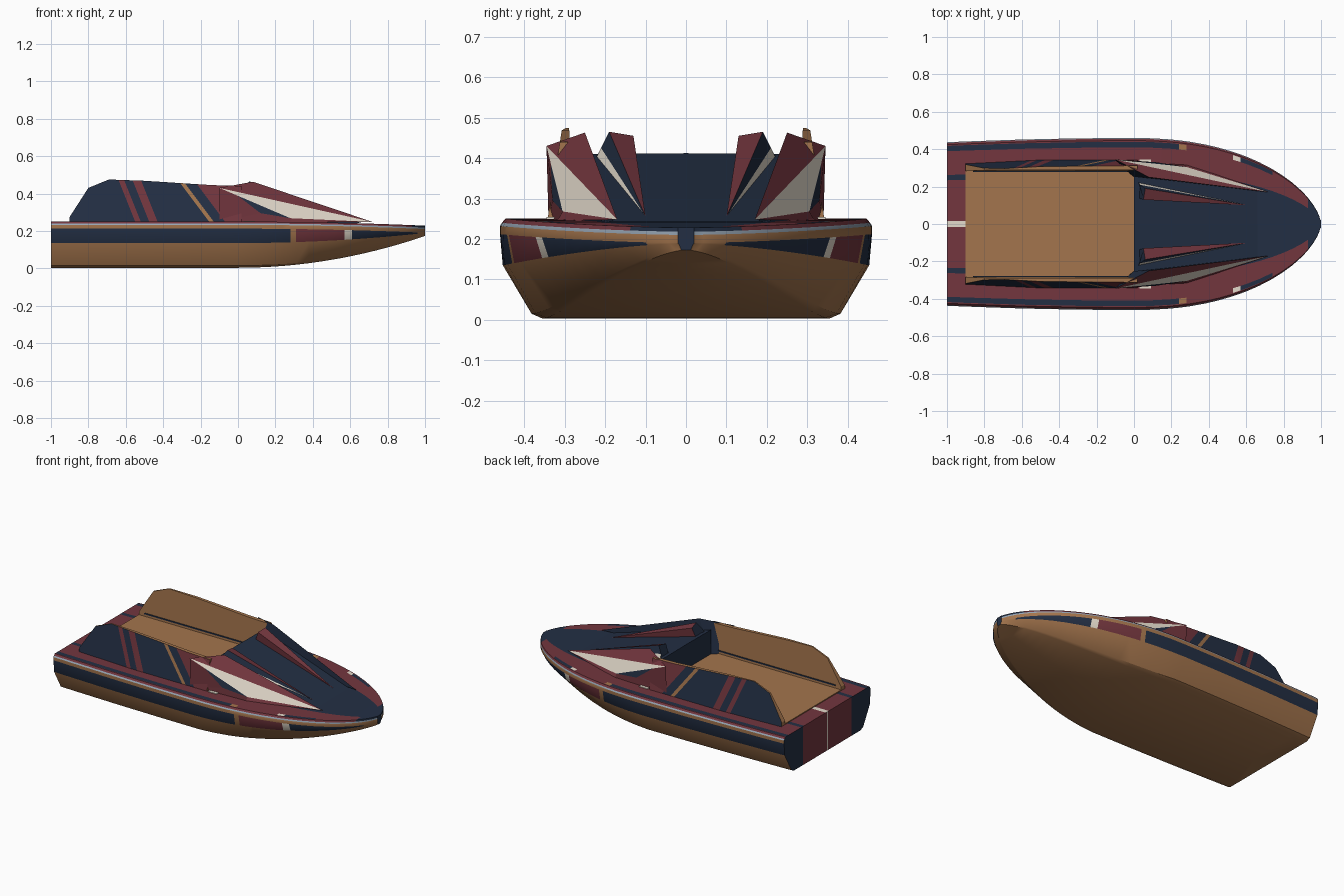
import bpy, bmesh
from mathutils import Vector

cube = bpy.data.objects.get("Cube")
if cube:
    bpy.data.objects.remove(cube)


def material(name, rgb):
    lin = [((c / 255 + 0.055) / 1.055) ** 2.4 for c in rgb] + [1]
    m = bpy.data.materials.new(name)
    m.use_nodes = True
    m.diffuse_color = lin
    m.node_tree.nodes["Principled BSDF"].inputs["Base Color"].default_value = lin
    return m


MATS = [material("navy", (35, 47, 68)), material("dark_red", (115, 54, 62)),
        material("tan", (164, 117, 77)), material("cream", (228, 219, 204)),
        material("pale_blue_grey", (150, 165, 180))]
NAVY, RED, TAN, CREAM, GREY = range(5)


def finish(name, bm, mirror=True, smooth=False):
    bmesh.ops.recalc_face_normals(bm, faces=bm.faces[:])
    mesh = bpy.data.meshes.new(name)
    bm.to_mesh(mesh)
    bm.free()
    for m in MATS:
        mesh.materials.append(m)
    ob = bpy.data.objects.new(name, mesh)
    bpy.context.collection.objects.link(ob)
    if mirror:
        mod = ob.modifiers.new("mirror", 'MIRROR')
        mod.use_axis = (False, True, False)
    if smooth:
        bpy.ops.object.select_all(action='DESELECT')
        ob.select_set(True)
        bpy.context.view_layer.objects.active = ob
        bpy.ops.object.shade_smooth_by_angle(angle=0.5)
    return ob


def solid(name, verts, faces):
    """Faces are (material, vertex indices)."""
    bm = bmesh.new()
    vs = [bm.verts.new(v) for v in verts]
    for mat, idx in faces:
        bm.faces.new([vs[i] for i in idx]).material_index = mat
    return finish(name, bm)


def box(name, lo, hi, mat, mirror=True):
    bm = bmesh.new()
    bmesh.ops.create_cube(bm, size=1)
    for v in bm.verts:
        v.co = Vector([lo[i] + (hi[i] - lo[i]) * (v.co[i] + 0.5) for i in range(3)])
    for f in bm.faces:
        f.material_index = mat
    return finish(name, bm, mirror)


# Hull and deck: half sections lofted from stern to bow
def section(x):
    t = max(x, 0)
    w = 0.46 - 0.023 * x * x if x < 0 else max(0.02, 0.46 * (1 - x ** 2.2) ** 0.62)
    k = 0.003 + 0.17 * t ** 2
    d = 0.25 - 0.022 * t ** 2
    band = 0.135 + 0.054 * t ** 2
    b = 1 - 0.22 * t
    pts = [(0, k), (0.77 * b, k), (0.83 * b, k + 0.012 * (1 - 0.7 * t)),
           (0.985 - 0.05 * t, band), (1, d - 0.038), (1, d - 0.018), (0.99, d - 0.01)]
    pts += [(f, d) for f in (0.97, 0.955, 0.89, 0.6, 0.535, 0.035, 0)]
    return [(x, f * w, z) for f, z in pts]


def band_colour(x):
    for limit, mat in ((0.28, NAVY), (0.31, TAN), (0.57, RED), (0.61, CREAM), (0.96, NAVY)):
        if x < limit:
            return mat
    return TAN


def hull_colour(row, x):
    if row < 3 or row == 4:
        return TAN
    if row == 3:
        return band_colour(x)
    if row == 5:
        return GREY
    if x > 0.93:
        return NAVY
    if row == 8:
        return RED if x > 0.74 else band_colour(x + 0.04)
    if row < 10:
        return RED
    if x > -0.9 or row == 10:
        return NAVY
    return CREAM if row == 12 else RED


stations = [-1, -0.9, -0.6, -0.3, 0, 0.1, 0.19, 0.24, 0.28, 0.31, 0.38, 0.45, 0.53, 0.57, 0.61,
            0.67, 0.74, 0.8, 0.85, 0.9, 0.93, 0.96, 0.98, 0.99, 0.996, 1]
bm = bmesh.new()
rings = [[bm.verts.new(p) for p in section(x)] for x in stations]
for i in range(len(rings) - 1):
    a, b = rings[i], rings[i + 1]
    mid = (stations[i] + stations[i + 1]) / 2
    for j in range(len(a) - 1):
        f = bm.faces.new((a[j], b[j], b[j + 1], a[j + 1]))
        f.material_index = hull_colour(j, mid)
bm.faces.new(rings[-1]).material_index = NAVY
bm.faces.new(rings[0])
# Transom panels
for y in (0.005, 0.245):
    stern = [f for f in bm.faces if all(v.co.x < -0.999 for v in f.verts)]
    geom = stern + list({e for f in stern for e in f.edges}) + list({v for f in stern for v in f.verts})
    bmesh.ops.bisect_plane(bm, geom=geom, plane_co=(0, y, 0), plane_no=(0, 1, 0))
for f in bm.faces:
    if all(v.co.x < -0.999 for v in f.verts):
        y = f.calc_center_median().y
        f.material_index = CREAM if y < 0.005 else RED if y < 0.245 else NAVY
finish("hull", bm, smooth=True)

# Cockpit floor and inner trim
box("cockpit_floor", (-0.9, -0.29, 0.24), (0, 0.29, 0.256), TAN, mirror=False)
box("cockpit_trim", (-0.86, 0.279, 0.27), (-0.03, 0.286, 0.278), NAVY)

# Side screens: leaning plates with slanted stripes on the outside
profile = [(-0.9, 0.245), (-0.9, 0.275), (-0.8, 0.43), (-0.69, 0.475), (-0.5, 0.468),
           (-0.14, 0.445), (0.02, 0.44), (0.02, 0.245)]
bm = bmesh.new()
outer = [bm.verts.new((x, 0.343 - 0.16 * (z - 0.245) - 0.05 * max(0, -0.5 - x), z)) for x, z in profile]
inner = [bm.verts.new((x, 0.282 + 0.03 * (z - 0.245), z)) for x, z in profile]
bm.faces.new(inner)
# The outer skin is split where it starts to taper aft
aft = bm.verts.new((-0.5, outer[0].co.y + 0.02, 0.245))
skin = [bm.faces.new(outer[:5] + [aft]), bm.faces.new([aft] + outer[4:])]
for i in range(len(profile) - 1):
    bm.faces.new((outer[i], outer[i + 1], inner[i + 1], inner[i]))
bm.faces.new((outer[-1], aft, outer[0], inner[0], inner[-1]))
for f in bm.faces:
    f.material_index = NAVY if f in skin else TAN
stripes = [(0.4, -0.55, -0.52, RED), (0.4, -0.475, -0.43, RED),
           (0.75, -0.155, -0.13, TAN), (0.75, -0.07, 0.5, RED)]
for slope, start, end, mat in stripes:
    for x in (start, end):
        bmesh.ops.bisect_plane(bm, geom=bm.verts[:] + bm.edges[:] + bm.faces[:],
                               plane_co=(x, 0, 0.25), plane_no=(1, 0, slope))
for f in bm.faces:
    c = f.calc_center_median()
    for slope, start, end, mat in stripes:
        if f.material_index == NAVY and start < c.x + slope * (c.z - 0.25) < end:
            f.material_index = mat
finish("side_screen", bm)

# Raised foredeck sloping down to the bow
solid("foredeck_ramp",
      [(0, 0, 0.412), (0, 0.255, 0.41), (0, 0.255, 0.24), (0, 0, 0.24),
       (0.66, 0, 0.243), (0.66, 0.18, 0.243)],
      [(NAVY, (0, 1, 5, 4)), (NAVY, (0, 1, 2, 3)), (NAVY, (1, 2, 5)), (NAVY, (2, 3, 4, 5))])

# Long faceted fins beside the foredeck
solid("outer_fin",
      [(-0.1, 0.345, 0.43), (0.08, 0.25, 0.463), (0.72, 0.17, 0.248), (0.28, 0.305, 0.268),
       (-0.1, 0.34, 0.247), (0.28, 0.318, 0.245), (0, 0.25, 0.247),
       (0.0, 0.3345, 0.3874), (0.12, 0.33, 0.295)],
      [(RED, (0, 1, 2)), (CREAM, (0, 2, 3, 7)), (NAVY, (7, 3, 8)), (RED, (0, 7, 8, 4)),
       (RED, (4, 8, 3, 5)), (RED, (3, 2, 5)), (NAVY, (1, 6, 2)), (NAVY, (0, 4, 6, 1)),
       (NAVY, (4, 5, 2, 6))])
box("fin_base_marker", (0.03, 0.32, 0.246), (0.09, 0.345, 0.254), CREAM)
solid("inner_fin",
      [(0.06, 0.19, 0.465), (0.05, 0.13, 0.455), (0.61, 0.1, 0.255),
       (0.03, 0.21, 0.425), (0.02, 0.226, 0.395), (0.02, 0.14, 0.38), (0.02, 0.238, 0.37)],
      [(RED, (0, 1, 2)), (NAVY, (0, 2, 3)), (CREAM, (3, 2, 4)), (TAN, (4, 2, 6)),
       (RED, (1, 5, 2)), (NAVY, (0, 3, 4, 6, 5, 1)), (NAVY, (5, 6, 2))])
